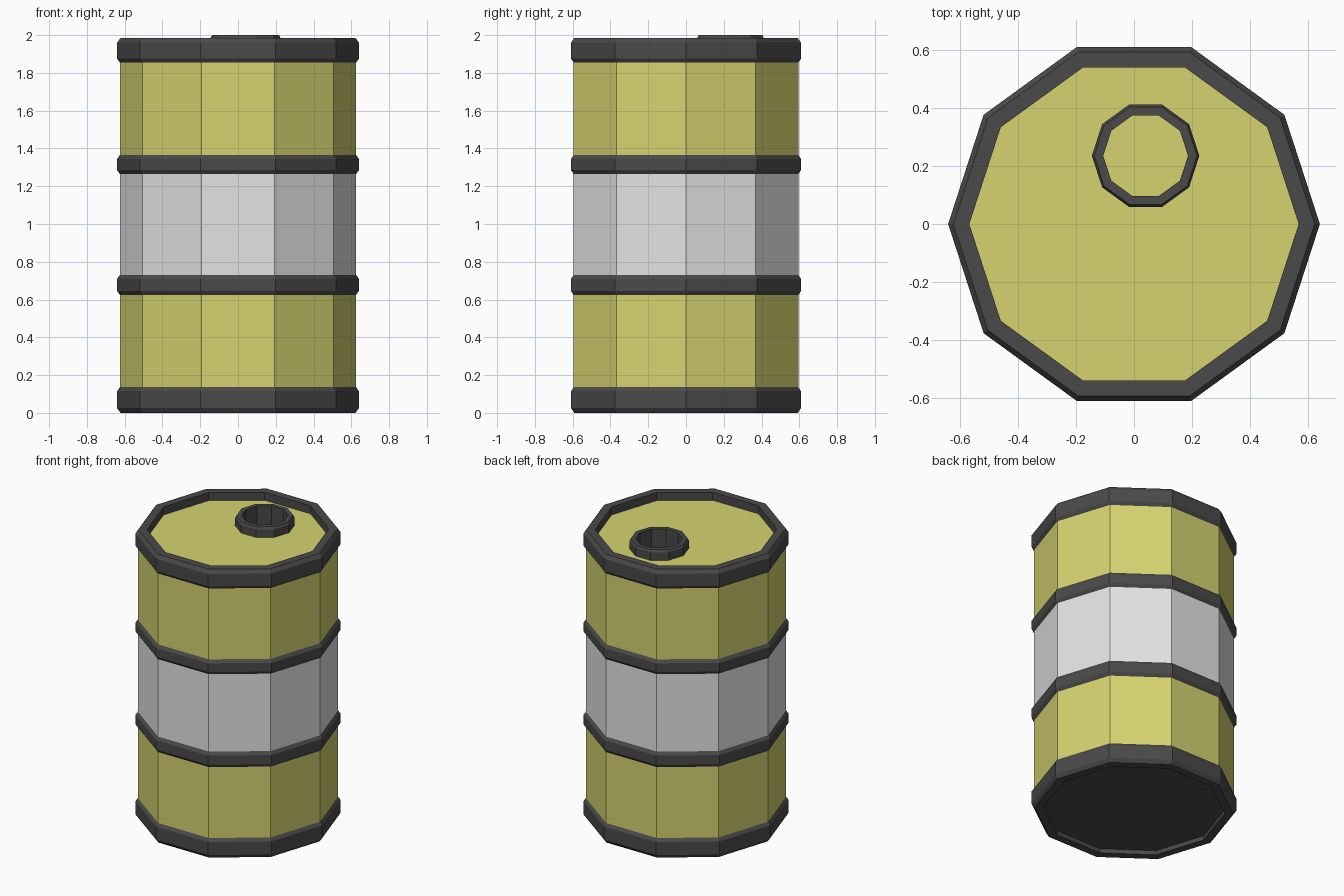
import bpy, bmesh, math

cube = bpy.data.objects.get("Cube")
if cube:
    bpy.data.objects.remove(cube, do_unlink=True)

SIDES = 10
BODY_R, BAND_R, LIP_R = 0.625, 0.64, 0.567
LID_Z, CAP_FLOOR_Z = 1.93, 1.85
CAP_X, CAP_Y, CAP_R, HOLE_R = 0.04, 0.235, 0.185, 0.146


def make_material(name, rgb):
    mat = bpy.data.materials.new(name)
    mat.use_nodes = True
    colour = (*rgb, 1)
    mat.diffuse_color = colour
    mat.node_tree.nodes["Principled BSDF"].inputs["Base Color"].default_value = colour
    return mat


yellow = make_material("dull yellow paint", (0.67, 0.65, 0.16))
white = make_material("pale grey paint", (0.77, 0.77, 0.77))
dark = make_material("dark grey metal", (0.068, 0.068, 0.068))


def ring(bm, r, z, cx=0, cy=0):
    angles = [2 * math.pi * i / SIDES for i in range(SIDES)]
    return [bm.verts.new((cx + r * math.cos(a), cy + r * math.sin(a), z)) for a in angles]


def finish(bm, name, mat):
    mesh = bpy.data.meshes.new(name)
    bm.to_mesh(mesh)
    bm.free()
    mesh.materials.append(mat)
    obj = bpy.data.objects.new(name, mesh)
    bpy.context.collection.objects.link(obj)
    return obj


def lathe(name, profile, mat, closed=True, cx=0, cy=0):
    """Turn a radius/height profile into a ten-sided solid or shell."""
    bm = bmesh.new()
    rings = [ring(bm, r, z, cx, cy) for r, z in profile]
    pairs = list(zip(rings, rings[1:]))
    if closed:
        pairs.append((rings[-1], rings[0]))
    for low, high in pairs:
        for i in range(SIDES):
            j = (i + 1) % SIDES
            bm.faces.new((low[i], low[j], high[j], high[i]))
    return finish(bm, name, mat)


def disc(name, r, z, mat, cx=0, cy=0, down=False):
    bm = bmesh.new()
    verts = ring(bm, r, z, cx, cy)
    bm.faces.new(verts[::-1] if down else verts)
    return finish(bm, name, mat)


def band(name, z0, z1, inner, chamfer=0.025):
    """Chamfered hoop around the barrel."""
    edge = BAND_R - 0.018
    lathe(name, [(inner, z0), (edge, z0), (BAND_R, z0 + chamfer),
                 (BAND_R, z1 - chamfer), (edge, z1), (inner, z1)], dark)


# Painted wall sections
lathe("lower_wall", [(BODY_R, 0.12), (BODY_R, 0.68)], yellow, closed=False)
lathe("middle_wall", [(BODY_R, 0.68), (BODY_R, 1.31)], white, closed=False)
lathe("upper_wall", [(BODY_R, 1.31), (BODY_R, 1.87)], yellow, closed=False)

# Hoops and end rims
band("bottom_rim", 0, 0.14, LIP_R)
band("lower_hoop", 0.62, 0.735, 0.61)
band("upper_hoop", 1.26, 1.37, 0.61)
band("top_rim", 1.85, 1.985, LIP_R)

# Recessed base
disc("base", LIP_R, 0.03, dark, down=True)

# Recessed lid with an opening under the filler neck
bm = bmesh.new()
for loop in (ring(bm, LIP_R, LID_Z), ring(bm, HOLE_R, LID_Z, CAP_X, CAP_Y)):
    for i in range(SIDES):
        bm.edges.new((loop[i], loop[(i + 1) % SIDES]))
bmesh.ops.triangle_fill(bm, edges=bm.edges[:], use_beauty=True, normal=(0, 0, 1))
finish(bm, "lid", yellow)

# Filler neck and the floor inside it
lathe("filler_neck", [(HOLE_R, CAP_FLOOR_Z), (CAP_R, CAP_FLOOR_Z), (CAP_R, 1.985),
                      (CAP_R - 0.008, 2.0), (HOLE_R, 2.0)], dark, cx=CAP_X, cy=CAP_Y)
disc("filler_floor", HOLE_R, CAP_FLOOR_Z, yellow, CAP_X, CAP_Y)
